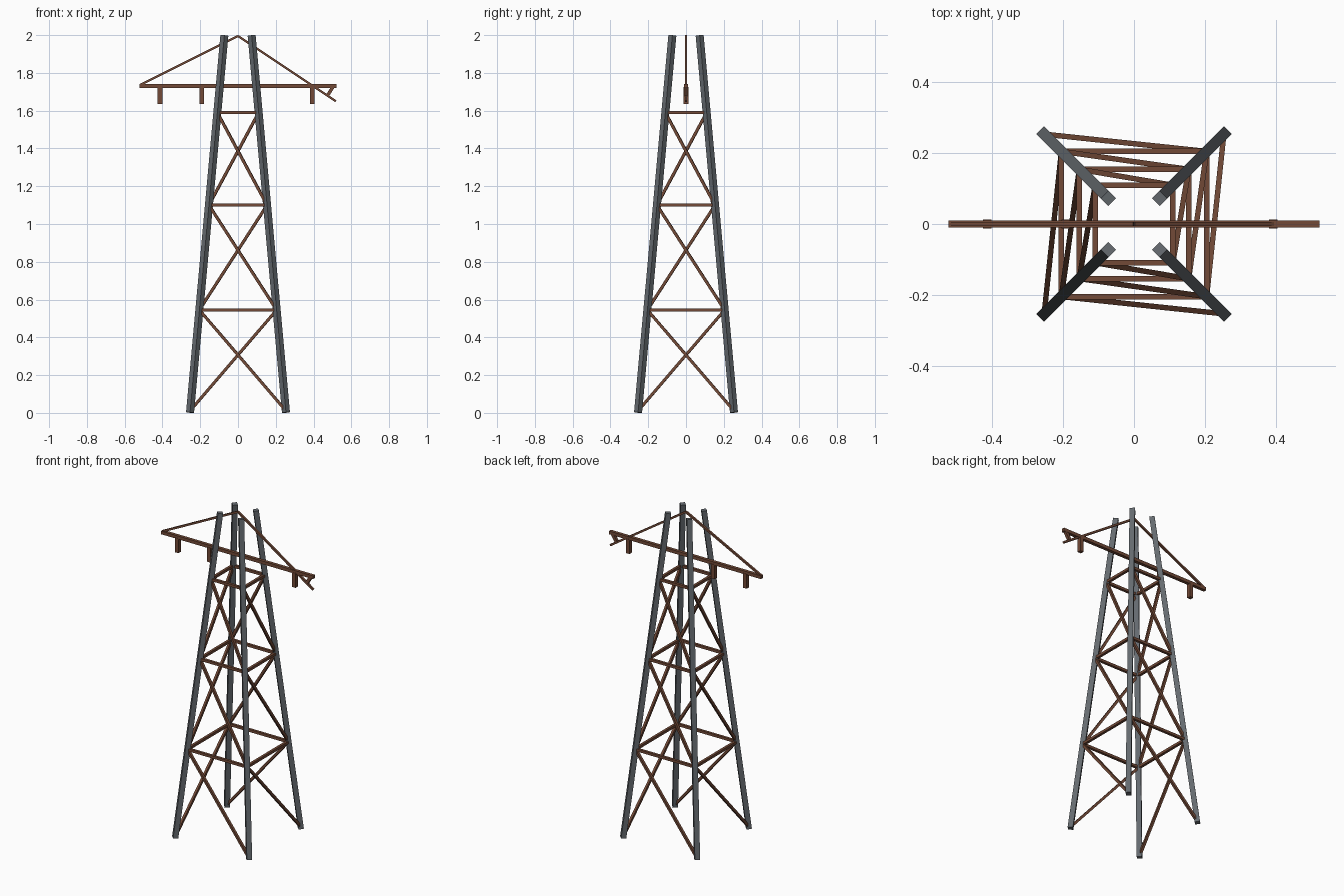
import bpy
from mathutils import Vector, Matrix

if "Cube" in bpy.data.objects:
    bpy.data.objects.remove(bpy.data.objects["Cube"])


def material(name, color):
    m = bpy.data.materials.new(name)
    m.diffuse_color = color
    m.use_nodes = True
    m.node_tree.nodes["Principled BSDF"].inputs["Base Color"].default_value = m.diffuse_color
    return m


STEEL = material("dark_steel", (0.13, 0.145, 0.16, 1))
RUST = material("rusty_iron", (0.17, 0.068, 0.038, 1))


def beam(name, a, b, w, mat, h=None):
    """Box bar from a to b; w is its horizontal width, h its other thickness."""
    a, b = Vector(a), Vector(b)
    d = b - a
    z = d.normalized()
    x = z.cross(Vector((0, 0, 1)))
    x = x.normalized() if x.length > 1e-4 else Vector((1, 0, 0))
    y = z.cross(x)
    bpy.ops.mesh.primitive_cube_add(size=1)
    o = bpy.context.object
    o.name = name
    o.data.materials.append(mat)
    rot = Matrix((x, y, z)).transposed().to_4x4()
    scale = Matrix.Diagonal((w, h or w, d.length, 1))
    o.data.transform(Matrix.Translation((a + b) / 2) @ rot @ scale)
    return o


# Corners in clockwise order, seen from above
CORNERS = [(-1, 1), (1, 1), (1, -1), (-1, -1)]
LEVELS = [0.012, 0.545, 1.10, 1.59]


def corner(i, z):
    r = 0.254 - 0.091 * z
    cx, cy = CORNERS[i % 4]
    return (cx * r, cy * r, z)


for i in range(4):
    # Tapering corner legs
    beam(f"leg_{i}", corner(i, 0.002), corner(i, 1.998), 0.03, STEEL)
    for k in range(3):
        lo, hi = LEVELS[k], LEVELS[k + 1]
        # Horizontal ring bar and one diagonal per face
        beam(f"ring_bar_{k}_{i}", corner(i, hi), corner(i + 1, hi), 0.016, RUST)
        beam(f"diagonal_brace_{k}_{i}", corner(i, lo), corner(i + 1, hi), 0.015, RUST)

# Cross arm with its two stays from the peak
beam("cross_arm", (-0.522, 0, 1.73), (0.522, 0, 1.73), 0.02, RUST)
beam("left_stay", (0, 0, 1.995), (-0.52, 0, 1.735), 0.012, RUST)
beam("right_stay", (0, 0, 1.995), (0.518, 0, 1.65), 0.012, RUST)

# Hanging insulators, and the short tilted strut at the right tip
for i, x in enumerate((-0.413, -0.192, 0.392)):
    beam(f"insulator_{i}", (x, 0, 1.635), (x, 0, 1.725), 0.024, RUST)
beam("tip_strut", (0.502, 0, 1.725), (0.474, 0, 1.68), 0.018, RUST)
